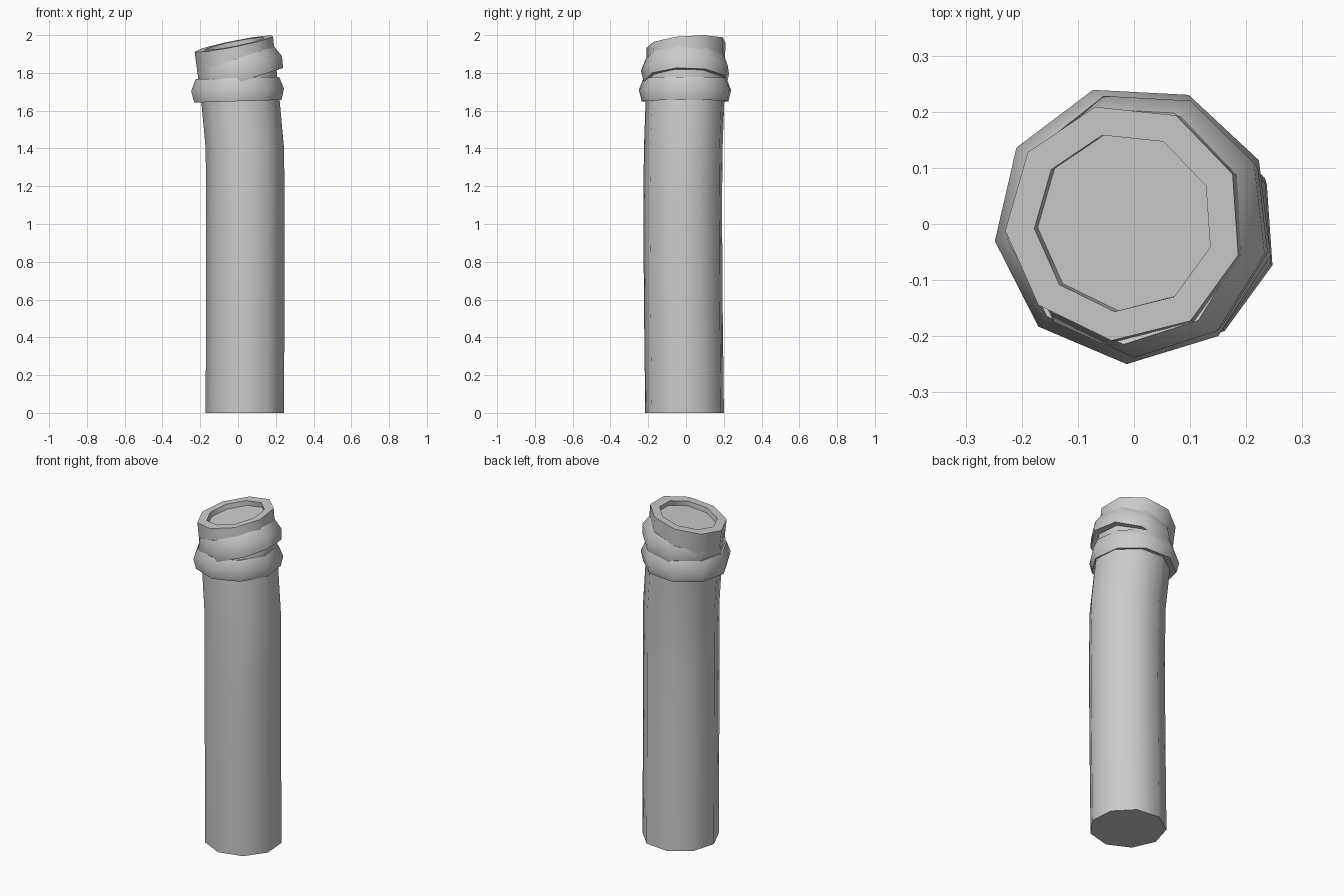
import bpy, bmesh, math
from mathutils import Matrix, Vector

cube = bpy.data.objects.get("Cube")
if cube:
    bpy.data.objects.remove(cube, do_unlink=True)

SIDES = 9

grey = bpy.data.materials.new("plain grey")
grey.use_nodes = True
GREY = (0.6, 0.6, 0.6, 1)
grey.diffuse_color = GREY
grey.node_tree.nodes["Principled BSDF"].inputs["Base Color"].default_value = GREY


def circle(radius, z, phase):
    """Nine-sided ring of points around the z axis."""
    angles = [math.radians(phase + i * 360 / SIDES) for i in range(SIDES)]
    return [Vector((radius * math.cos(a), radius * math.sin(a), z)) for a in angles]


def loft(name, rings, closed):
    """Skin the rings; either cap both ends or join the last to the first."""
    bm = bmesh.new()
    loops = [[bm.verts.new(p) for p in ring] for ring in rings]
    pairs = list(zip(loops, loops[1:]))
    if closed:
        pairs.append((loops[-1], loops[0]))
    else:
        bm.faces.new(loops[0][::-1])
        bm.faces.new(loops[-1])
    for a, b in pairs:
        for i in range(SIDES):
            j = (i + 1) % SIDES
            bm.faces.new((a[i], a[j], b[j], b[i]))
    bmesh.ops.recalc_face_normals(bm, faces=bm.faces)
    mesh = bpy.data.meshes.new(name)
    bm.to_mesh(mesh)
    bm.free()
    mesh.materials.append(grey)
    obj = bpy.data.objects.new(name, mesh)
    bpy.context.collection.objects.link(obj)
    bpy.ops.object.select_all(action='DESELECT')
    obj.select_set(True)
    bpy.context.view_layer.objects.active = obj
    bpy.ops.object.shade_smooth_by_angle(angle=math.radians(42))
    return obj


# Post: bent shaft, slanted top, shallow recess in the top
def section(cx, cy, z, radius=0.212):
    return [p + Vector((cx, cy, 0)) for p in circle(radius, z, 24)]


def slanted(cx, cy, radius, drop):
    ring = section(cx, cy, 0, radius)
    for p in ring:
        p.z = 1.958 + 0.2 * p.x + 0.08 * p.y - drop
    return ring


post = [section(0.04, -0.005, 0), section(0.042, -0.012, 0.6),
        section(0.043, -0.015, 1.1), section(0.04, -0.012, 1.4),
        section(0.017, -0.003, 1.65),
        slanted(-0.018, 0.003, 0.212, 0),
        slanted(-0.018, 0.003, 0.16, 0),
        slanted(-0.012, 0.005, 0.16, 0.03)]
loft("post", post, False)

# Rope bands: one level, one tilted up toward the left side
BAND = ((0.19, -0.055), (0.235, -0.06), (0.25, 0), (0.225, 0.063), (0.19, 0.055))


def band(name, centre, scale, slope):
    rings = [circle(r * scale, z, 27) for r, z in BAND]
    place = Matrix.Translation(centre) @ Matrix.Rotation(-math.atan(slope), 4, 'Y')
    loft(name, [[place @ p for p in ring] for ring in rings], True)


band("lower_rope_band", (0, 0, 1.71), 1.0, 0.03)
band("upper_rope_band", (0.012, 0, 1.815), 0.955, 0.33)
